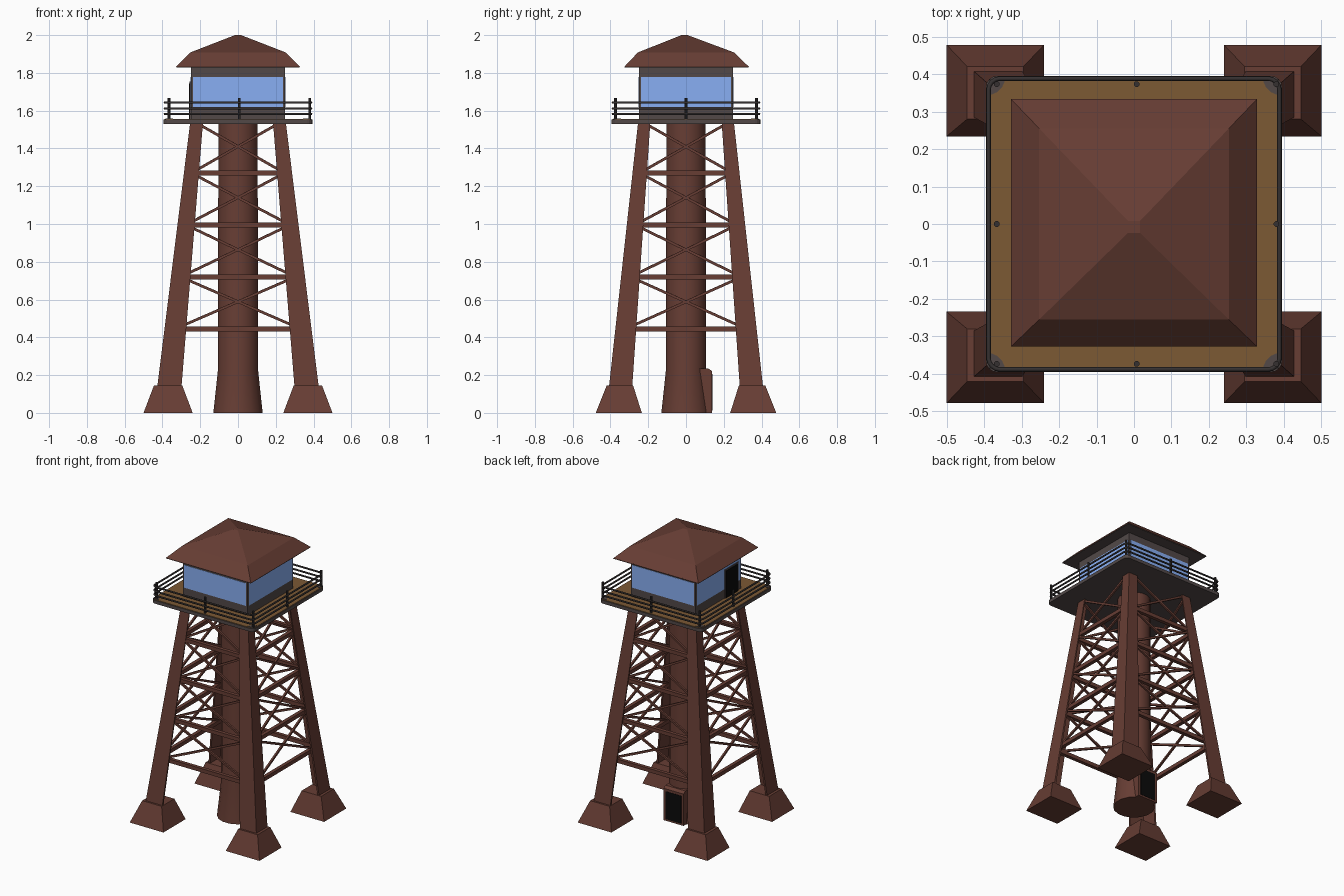
import bpy, math
from mathutils import Vector

if "Cube" in bpy.data.objects:
    bpy.data.objects.remove(bpy.data.objects["Cube"])


def material(name, rgb):
    m = bpy.data.materials.new(name)
    m.diffuse_color = (*rgb, 1)
    m.use_nodes = True
    m.node_tree.nodes["Principled BSDF"].inputs["Base Color"].default_value = m.diffuse_color
    return m


RUST = material("rust", (0.135, 0.047, 0.034))
DARK = material("dark_metal", (0.085, 0.066, 0.064))
RAIL = material("rail_metal", (0.035, 0.03, 0.03))
WOOD = material("wood", (0.20, 0.10, 0.034))
GLASS = material("glass", (0.25, 0.43, 0.90))
BLACK = material("black", (0.003, 0.003, 0.003))


def loft(name, rings, mat):
    """Skin a stack of equal-length rings and cap both ends."""
    n = len(rings[0])
    verts = [v for r in rings for v in r]
    faces = [tuple(reversed(range(n))), tuple(range(len(verts) - n, len(verts)))]
    for k in range(len(rings) - 1):
        for i in range(n):
            j = (i + 1) % n
            faces.append((k * n + i, k * n + j, (k + 1) * n + j, (k + 1) * n + i))
    me = bpy.data.meshes.new(name)
    me.from_pydata(verts, [], faces)
    me.materials.append(mat)
    ob = bpy.data.objects.new(name, me)
    bpy.context.collection.objects.link(ob)
    return ob


def rect(cx, cy, hx, hy, z):
    return [(cx - hx, cy - hy, z), (cx + hx, cy - hy, z),
            (cx + hx, cy + hy, z), (cx - hx, cy + hy, z)]


def circle(r, z, n=16, cx=0, cy=0):
    return [(cx + r * math.cos(2 * math.pi * (i + 0.5) / n),
             cy + r * math.sin(2 * math.pi * (i + 0.5) / n), z) for i in range(n)]


def rounded(h, r, z, steps=4):
    pts = []
    for q, (sx, sy) in enumerate([(1, 1), (-1, 1), (-1, -1), (1, -1)]):
        for s in range(steps + 1):
            a = math.pi / 2 * (q + s / steps)
            pts.append((sx * (h - r) + r * math.cos(a), sy * (h - r) + r * math.sin(a), z))
    return pts


def box(name, x, y, z, mat):
    c, h = ((x[0] + x[1]) / 2, (y[0] + y[1]) / 2), ((x[1] - x[0]) / 2, (y[1] - y[0]) / 2)
    return loft(name, [rect(*c, *h, z[0]), rect(*c, *h, z[1])], mat)


def beam(name, a, b, w, h, mat):
    """Rectangular bar from a to b: w across, h upright."""
    a, b = Vector(a), Vector(b)
    d = (b - a).normalized()
    side = d.cross(Vector((0, 0, 1))).normalized() * w / 2
    up = side.cross(d).normalized() * h / 2
    return loft(name, [[p - side - up, p + side - up, p + side + up, p - side + up]
                       for p in (b, a)], mat)


# Angle-iron legs, open towards the inside, on flared footings
def leg_at(z):
    t = (z - 0.14) / 1.39
    return 0.363 - 0.143 * t, 0.346 - 0.124 * t, 0.064 - 0.03 * t


SECTION = [(1, 1), (-1, 1), (-1, 0.8), (0.8, 0.8), (0.8, -1), (1, -1)]
for sx in (-1, 1):
    for sy in (-1, 1):
        loft("footing", [rect(sx * 0.37, sy * 0.356, 0.13, 0.122, 0),
                         rect(sx * 0.37, sy * 0.35, 0.075, 0.07, 0.145)], RUST)
        sec = SECTION if sx * sy > 0 else SECTION[::-1]
        rings = []
        for z in (0.14, 1.535):
            x, y, h = leg_at(z)
            rings.append([(sx * (x + u * h), sy * (y + v * h * 0.96), z) for u, v in sec])
        loft("leg", rings, RUST)

# Lattice: beams and crossed braces between the leg flanges on all four sides
levels = [0.445, 0.72, 0.995, 1.27, 1.535]


def side_ends(z, i):
    """Both ends of side i at height z, lying just inside the flange."""
    x, y, h = leg_at(z)
    o = 0.55 * h
    return [((-x, -y - o, z), (x, -y - o, z)), ((x + o, -y, z), (x + o, y, z)),
            ((x, y + o, z), (-x, y + o, z)), ((-x - o, y, z), (-x - o, -y, z))][i]


for k, z in enumerate(levels[:-1]):
    for i in range(4):
        (a, b), (c, d) = side_ends(z, i), side_ends(levels[k + 1], i)
        beam("cross_beam", a, b, 0.025, 0.026, RUST)
        beam("diagonal_brace", a, d, 0.013, 0.014, RUST)
        beam("diagonal_brace", b, c, 0.013, 0.014, RUST)

# Central stair column with a flared base
col = loft("central_column", [circle(0.133, 0), circle(0.108, 0.23), circle(0.106, 1.535)], RUST)

# Ground entrance at the back
loft("entrance_frame", [rect(0, 0.09, 0.077, 0.047, 0), rect(0, 0.09, 0.077, 0.047, 0.222),
                        rect(0, 0.08, 0.077, 0.037, 0.236)], RUST)
box("entrance_door", (-0.06, 0.06), (0.12, 0.139), (0.012, 0.205), BLACK)

# Platform
loft("platform_frame", [rounded(0.395, 0.03, 1.53), rounded(0.395, 0.03, 1.553)], DARK)
loft("platform_floor", [rounded(0.39, 0.028, 1.55), rounded(0.39, 0.028, 1.556)], WOOD)

# Railing: three bars, eight posts, corner plates
for z in (1.583, 1.612, 1.643):
    cu = bpy.data.curves.new("railing_bar", "CURVE")
    cu.dimensions = "3D"
    cu.bevel_depth = 0.006
    cu.bevel_resolution = 1
    sp = cu.splines.new("POLY")
    pts = rounded(0.388, 0.03, z)
    sp.points.add(len(pts) - 1)
    for p, co in zip(sp.points, pts):
        p.co = (*co, 1)
    sp.use_cyclic_u = True
    cu.materials.append(RAIL)
    bpy.context.collection.objects.link(bpy.data.objects.new("railing_bar", cu))
for sx in (-1, 0, 1):
    for sy in (-1, 0, 1):
        if sx == sy == 0:
            continue
        x, y = sx * 0.373 + 0.007, sy * 0.373
        loft("railing_post", [circle(0.008, 1.55, 8, x, y), circle(0.008, 1.668, 8, x, y)], RAIL)
        if sx and sy:
            tri = [(sx * 0.385, sy * 0.385), (sx * 0.343, sy * 0.385), (sx * 0.352, sy * 0.365),
                   (sx * 0.365, sy * 0.352), (sx * 0.385, sy * 0.343)]
            if sx * sy < 0:
                tri.reverse()
            loft("corner_plate", [[(*p, z) for p in tri] for z in (1.555, 1.559)], DARK)

# Cabin with a window band on every side
box("cabin_body", (-0.25, 0.25), (-0.25, 0.25), (1.55, 1.835), DARK)
for s in (-1, 1):
    e = sorted((s * 0.24, s * 0.252))
    box("window", (-0.238, 0.238), e, (1.62, 1.778), GLASS)
    box("window", e, (-0.238, 0.238), (1.62, 1.778), GLASS)

# Cabin door on the left side
box("cabin_door_frame", (-0.256, -0.24), (-0.215, -0.065), (1.553, 1.755), DARK)
box("cabin_door", (-0.259, -0.24), (-0.203, -0.077), (1.556, 1.745), BLACK)

# Two-slope roof with a dark soffit
loft("roof", [rect(0, 0.003, 0.328, 0.33, 1.832), rect(0, 0, 0.253, 0.255, 1.908),
              rect(0, -0.008, 0.016, 0.016, 2.0)], RUST)
loft("soffit", [rect(0, 0.003, 0.326, 0.328, 1.828), rect(0, 0.003, 0.326, 0.328, 1.834)], DARK)

# Smooth the round column, keep its rims sharp
bpy.context.view_layer.objects.active = col
col.select_set(True)
bpy.ops.object.shade_smooth_by_angle(angle=math.radians(30))
